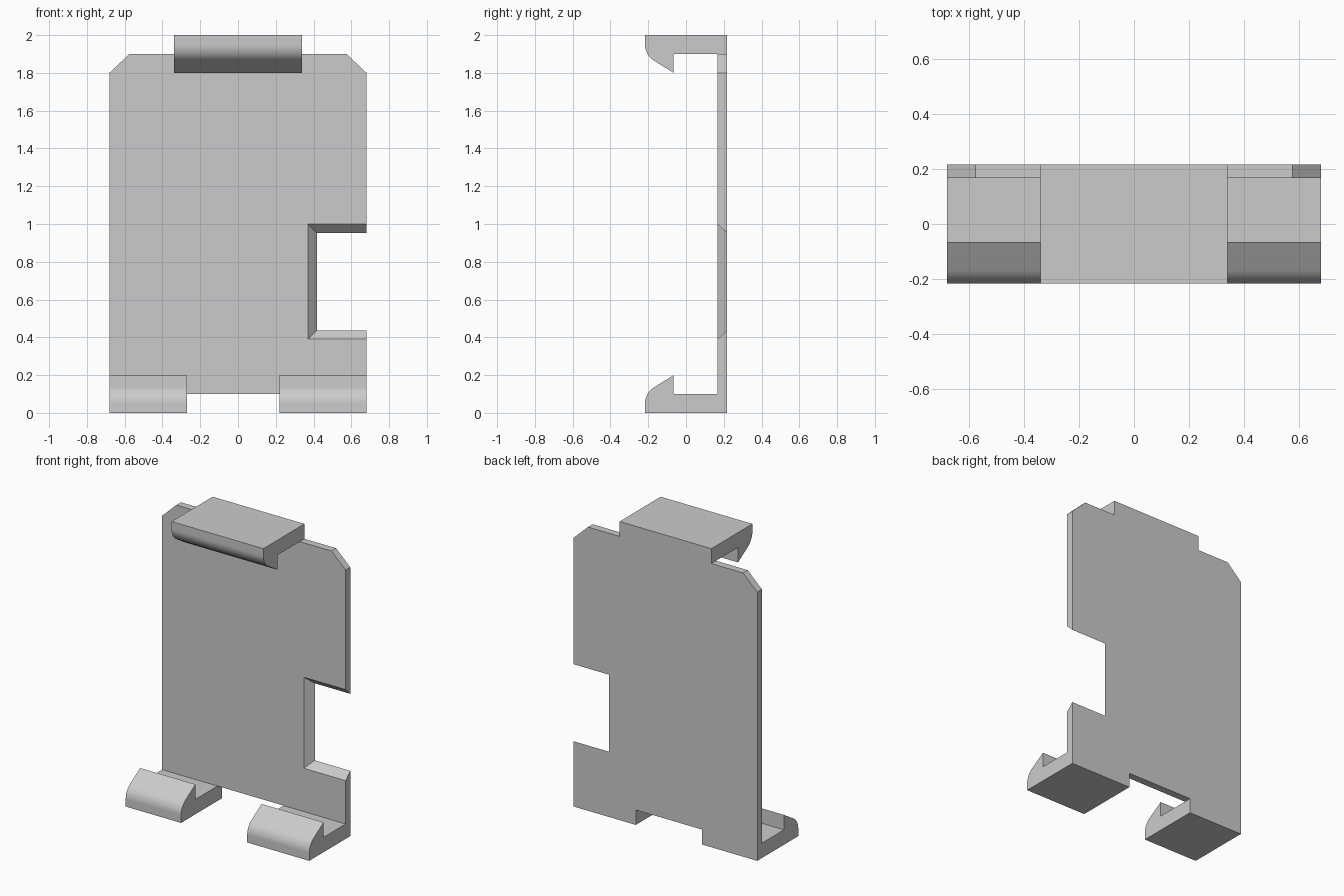
import bpy
import bmesh
from math import cos, sin, radians

cube = bpy.data.objects.get("Cube")
if cube:
    bpy.data.objects.remove(cube, do_unlink=True)

grey = bpy.data.materials.new("plain_grey")
grey.use_nodes = True
grey.diffuse_color = (0.6, 0.6, 0.6, 1)
grey.node_tree.nodes["Principled BSDF"].inputs["Base Color"].default_value = (0.6, 0.6, 0.6, 1)

FRONT, BACK = 0.168, 0.217   # plate faces in y
SIDE = 0.68                  # half width


def loft(name, ring_a, ring_b):
    """Closed solid between two outlines with matching points."""
    bm = bmesh.new()
    a = [bm.verts.new(p) for p in ring_a]
    b = [bm.verts.new(p) for p in ring_b]
    bm.faces.new(a)
    bm.faces.new(b)
    for i in range(len(a)):
        j = (i + 1) % len(a)
        bm.faces.new((a[i], a[j], b[j], b[i]))
    bmesh.ops.recalc_face_normals(bm, faces=bm.faces)
    mesh = bpy.data.meshes.new(name)
    bm.to_mesh(mesh)
    bm.free()
    mesh.materials.append(grey)
    obj = bpy.data.objects.new(name, mesh)
    bpy.context.collection.objects.link(obj)
    bpy.ops.object.select_all(action='DESELECT')
    obj.select_set(True)
    bpy.context.view_layer.objects.active = obj
    bpy.ops.object.shade_smooth_by_angle(angle=radians(25))
    return obj


def plate_outline(y, inset):
    """Plate with hook tabs and a side notch; inset shrinks the notch."""
    notch = [(SIDE, 0.39 + inset), (0.37 + inset, 0.39 + inset),
             (0.37 + inset, 1.0 - inset), (SIDE, 1.0 - inset)]
    bottom = [(-SIDE, 0), (-0.27, 0), (-0.27, 0.1), (0.22, 0.1), (0.22, 0), (SIDE, 0)]
    top = [(SIDE, 1.8), (0.575, 1.9), (0.34, 1.9), (0.34, 2)]
    top += [(-x, z) for x, z in reversed(top)]
    return [(x, y, z) for x, z in bottom + notch + top]


def hook(name, x0, x1, flip=False):
    """Arm with a rounded lip, extruded along x; flip hangs it from the top."""
    r = 0.1
    profile = [(FRONT, 0), (-BACK, 0)]
    for i in range(13):
        t = radians(58 * i / 12)
        profile.append((-BACK + r * (1 - cos(t)), 0.05 + r * sin(t)))
    profile += [(-0.065, 0.2), (-0.065, 0.1), (FRONT, 0.1)]
    if flip:
        profile = [(y, 2 - z) for y, z in profile]
    return loft(name, *[[(x, y, z) for y, z in profile] for x in (x0, x1)])


# Back plate with bevelled notch
loft("back_plate", plate_outline(FRONT, 0), plate_outline(BACK, 0.047))

# Hooks
hook("lower_right_hook", -SIDE, -0.27)
hook("lower_left_hook", 0.22, SIDE)
hook("top_hook", -0.34, 0.34, flip=True)
